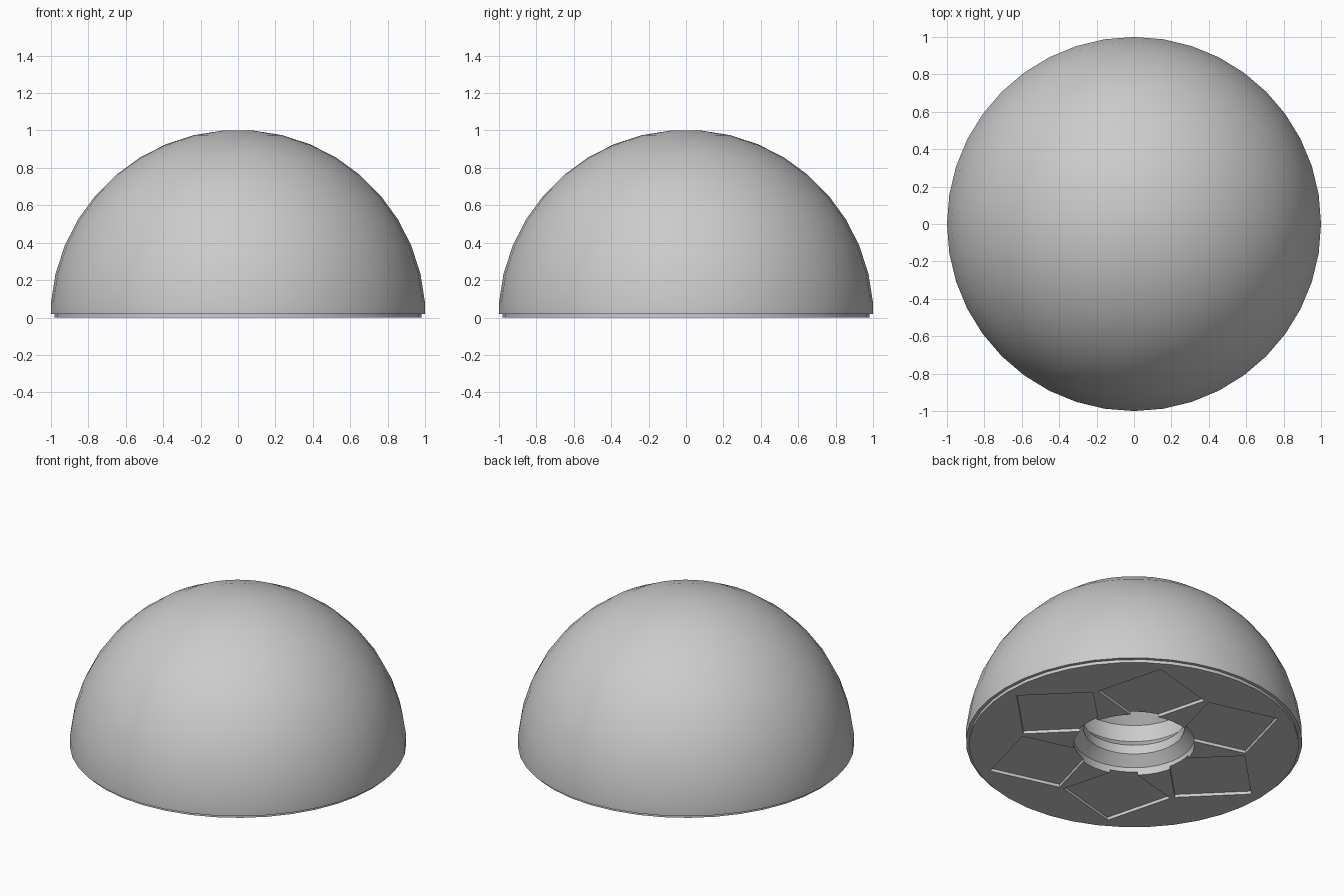
import bpy
import bmesh
from math import sin, cos, radians, pi

cube = bpy.data.objects.get("Cube")
if cube:
    bpy.data.objects.remove(cube, do_unlink=True)

SIDES = 40
STEP = 0.02          # thickness of the base plate

grey = bpy.data.materials.new("plain_grey")
grey.use_nodes = True
colour = (0.6, 0.6, 0.6, 1)
grey.diffuse_color = colour
grey.node_tree.nodes["Principled BSDF"].inputs["Base Color"].default_value = colour


def add_object(name, bm):
    bmesh.ops.recalc_face_normals(bm, faces=bm.faces)
    mesh = bpy.data.meshes.new(name)
    bm.to_mesh(mesh)
    bm.free()
    mesh.materials.append(grey)
    obj = bpy.data.objects.new(name, mesh)
    bpy.context.collection.objects.link(obj)
    return obj


def revolve(name, profile):
    bm = bmesh.new()
    verts = [bm.verts.new((r, 0, z)) for r, z in profile]
    edges = [bm.edges.new(pair) for pair in zip(verts, verts[1:])]
    bmesh.ops.spin(bm, geom=verts + edges, cent=(0, 0, 0), axis=(0, 0, 1),
                   angle=2 * pi, steps=SIDES)
    bmesh.ops.remove_doubles(bm, verts=bm.verts, dist=0.0005)
    return add_object(name, bm)


# Ribbed socket up the middle, stepped base plate, then the dome
socket = [(0, 0.5), (0.3, 0.5), (0.3, 0.4), (0.36, 0.34), (0.36, 0.23),
          (0.3, 0.17), (0.3, 0.11), (0.36, 0.05), (0.36, 0)]
plate = [(0.98, 0), (0.98, STEP), (1, STEP)]
half = pi / SIDES
radius = 1 / cos(half)
angles = [half * (2 * k + 1) for k in range(SIDES // 4)]
dome_arc = [(radius * cos(a), radius * sin(a)) for a in angles]
dome = revolve("dome", socket + plate + dome_arc + [(0, 1)])

# Six square recesses set corner outward around the socket
bm = bmesh.new()
for k in range(6):
    a = radians(60 * k)
    cx, cy = 0.588 * cos(a), 0.588 * sin(a)
    corners = [a + pi / 2 * i for i in range(4)]
    base = bm.faces.new([bm.verts.new((cx + 0.322 * cos(c), cy + 0.322 * sin(c), -0.1))
                         for c in corners])
    top = bmesh.ops.extrude_face_region(bm, geom=[base])["geom"]
    for v in top:
        if isinstance(v, bmesh.types.BMVert):
            v.co.z = STEP
cutter = add_object("recess_cutter", bm)
cutter.hide_render = True

cut = dome.modifiers.new("recesses", 'BOOLEAN')
cut.operation = 'DIFFERENCE'
cut.solver = 'EXACT'
cut.object = cutter

bpy.ops.object.select_all(action='DESELECT')
dome.select_set(True)
bpy.context.view_layer.objects.active = dome
bpy.ops.object.modifier_apply(modifier=cut.name)
bpy.data.objects.remove(cutter, do_unlink=True)
bpy.ops.object.shade_smooth_by_angle(angle=radians(30))
